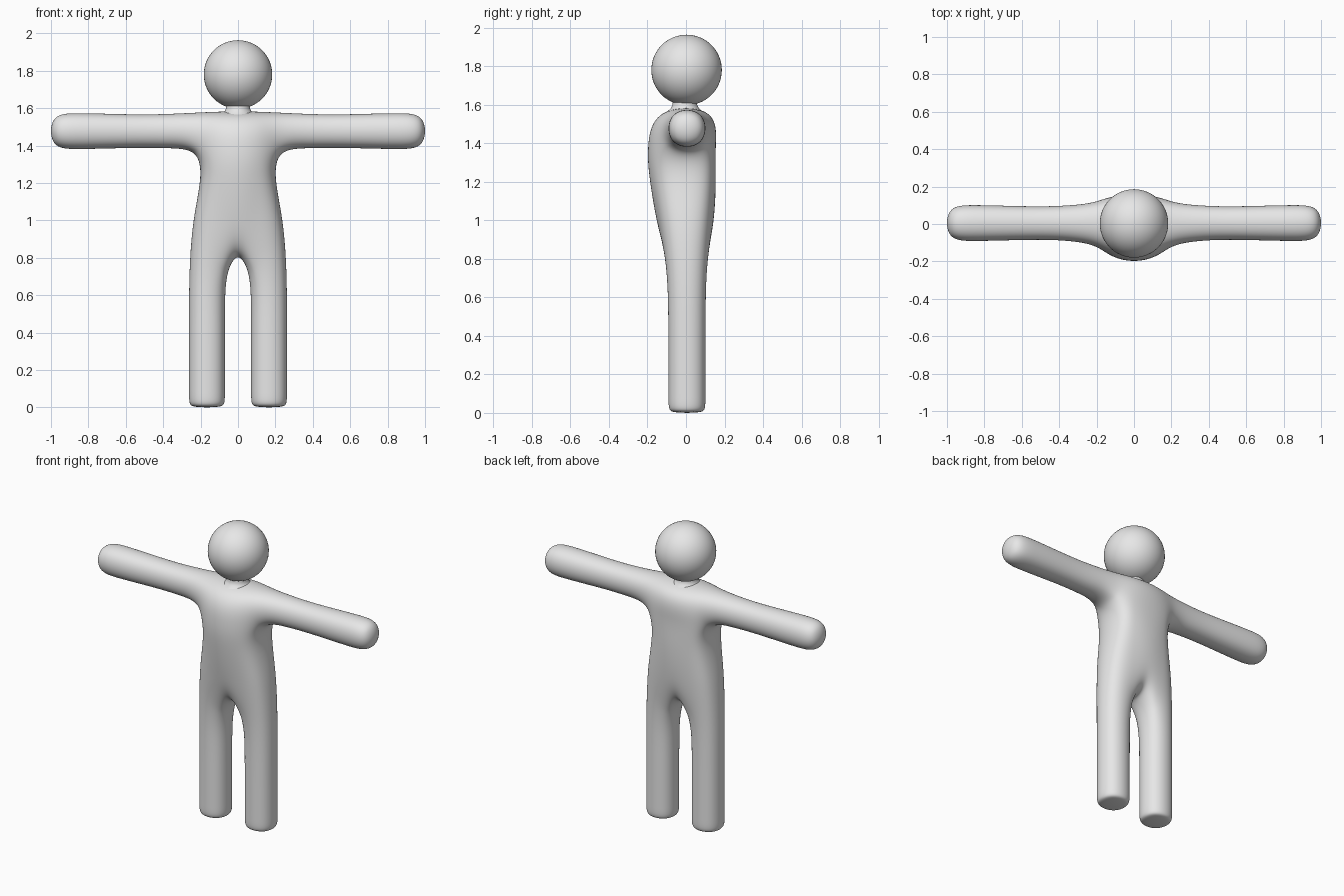
import bpy, bmesh, math

cube = bpy.data.objects.get("Cube")
if cube:
    bpy.data.objects.remove(cube, do_unlink=True)

grey = bpy.data.materials.new("light_grey")
grey.use_nodes = True
grey.diffuse_color = (0.8, 0.8, 0.8, 1)
for node in grey.node_tree.nodes:
    if node.type == "BSDF_PRINCIPLED":
        node.inputs["Base Color"].default_value = grey.diffuse_color


def make_object(name, bm):
    mesh = bpy.data.meshes.new(name)
    bm.to_mesh(mesh)
    bm.free()
    mesh.materials.append(grey)
    for poly in mesh.polygons:
        poly.use_smooth = True
    obj = bpy.data.objects.new(name, mesh)
    bpy.context.collection.objects.link(obj)
    return obj


# Body cage: a flat sheet of (x, z, front y, back y) points, given thickness
bm = bmesh.new()
cache = {}


def pair(point):
    if point not in cache:
        x, z, front, back = point
        cache[point] = (bm.verts.new((x, front, z)), bm.verts.new((x, back, z)))
    return cache[point]


def add_sheet(rows):
    for low, high in zip(rows, rows[1:]):
        for i in range(len(low) - 1):
            quad = [pair(p) for p in (low[i], low[i + 1], high[i + 1], high[i])]
            bm.faces.new([q[0] for q in quad])
            bm.faces.new([q[1] for q in reversed(quad)])


# Torso: centre, middle and side columns, from crotch to shoulders
hip_in, hip_out = (0.061, 0.72, -0.107, 0.115), (0.27, 0.72, -0.102, 0.11)
armpit, shoulder = (0.215, 1.373, -0.115, 0.12), (0.215, 1.585, -0.115, 0.12)
torso = [
    [(0, 0.83, -0.1, 0.105), hip_in, hip_out],
    [(0, 1.0, -0.16, 0.152), (0.1, 1.0, -0.145, 0.142), (0.25, 1.0, -0.11, 0.11)],
    [(0, 1.23, -0.198, 0.16), (0.1, 1.23, -0.18, 0.15), (0.195, 1.23, -0.115, 0.11)],
    [(0, 1.373, -0.21, 0.152), (0.11, 1.373, -0.19, 0.148), armpit],
    [(0, 1.592, -0.175, 0.175), (0.11, 1.59, -0.155, 0.158), shoulder],
]
add_sheet(torso)

# Leg: square rings that smooth into a round column with a flat sole
LEG_X, LEG_R, MID_Y = 0.166, 0.1045, 0.005
leg = [[(LEG_X + s * LEG_R, z, MID_Y - LEG_R, MID_Y + LEG_R) for s in (-1, 1)]
       for z in (-0.002, 0.03, 0.48)]
add_sheet(leg + [[hip_in, hip_out]])

# Arm: square rings that smooth into a rounded end
ARM_Z = 1.477
arm_rings = [(0.38, 0.099), (0.55, 0.0955), (0.86, 0.107), (1.012, 0.101)]
arm = [[(x, ARM_Z + s * r, MID_Y - r, MID_Y + r) for x, r in arm_rings]
       for s in (-1, 1)]
add_sheet([[armpit] + arm[0], [shoulder] + arm[1]])

# Close the rim between front and back, leaving the centre line open
back_of = dict(cache.values())
for edge in list(bm.edges):
    on_front = all(v in back_of for v in edge.verts)
    on_centre = all(abs(v.co.x) < 1e-5 for v in edge.verts)
    if on_front and not on_centre and len(edge.link_faces) == 1:
        loop = edge.link_loops[0]
        a, b = loop.vert, loop.link_loop_next.vert
        bm.faces.new((b, a, back_of[a], back_of[b]))

body = make_object("body", bm)
mirror = body.modifiers.new("mirror", "MIRROR")
mirror.use_clip = True
subsurf = body.modifiers.new("smooth", "SUBSURF")
subsurf.levels = subsurf.render_levels = 4

# Neck: short flared collar
bm = bmesh.new()
SIDES = 32
rings = []
for radius, z in ((0.09, 1.565), (0.072, 1.582), (0.064, 1.6), (0.066, 1.64)):
    rings.append([bm.verts.new((radius * math.cos(math.tau * i / SIDES),
                                radius * math.sin(math.tau * i / SIDES) - 0.006, z))
                  for i in range(SIDES)])
for low, high in zip(rings, rings[1:]):
    for i in range(SIDES):
        j = (i + 1) % SIDES
        bm.faces.new((low[i], low[j], high[j], high[i]))
make_object("neck", bm)

# Head: plain ball
bm = bmesh.new()
bmesh.ops.create_uvsphere(bm, u_segments=48, v_segments=32, radius=0.183)
head = make_object("head", bm)
head.location = (0, 0.003, 1.78)
